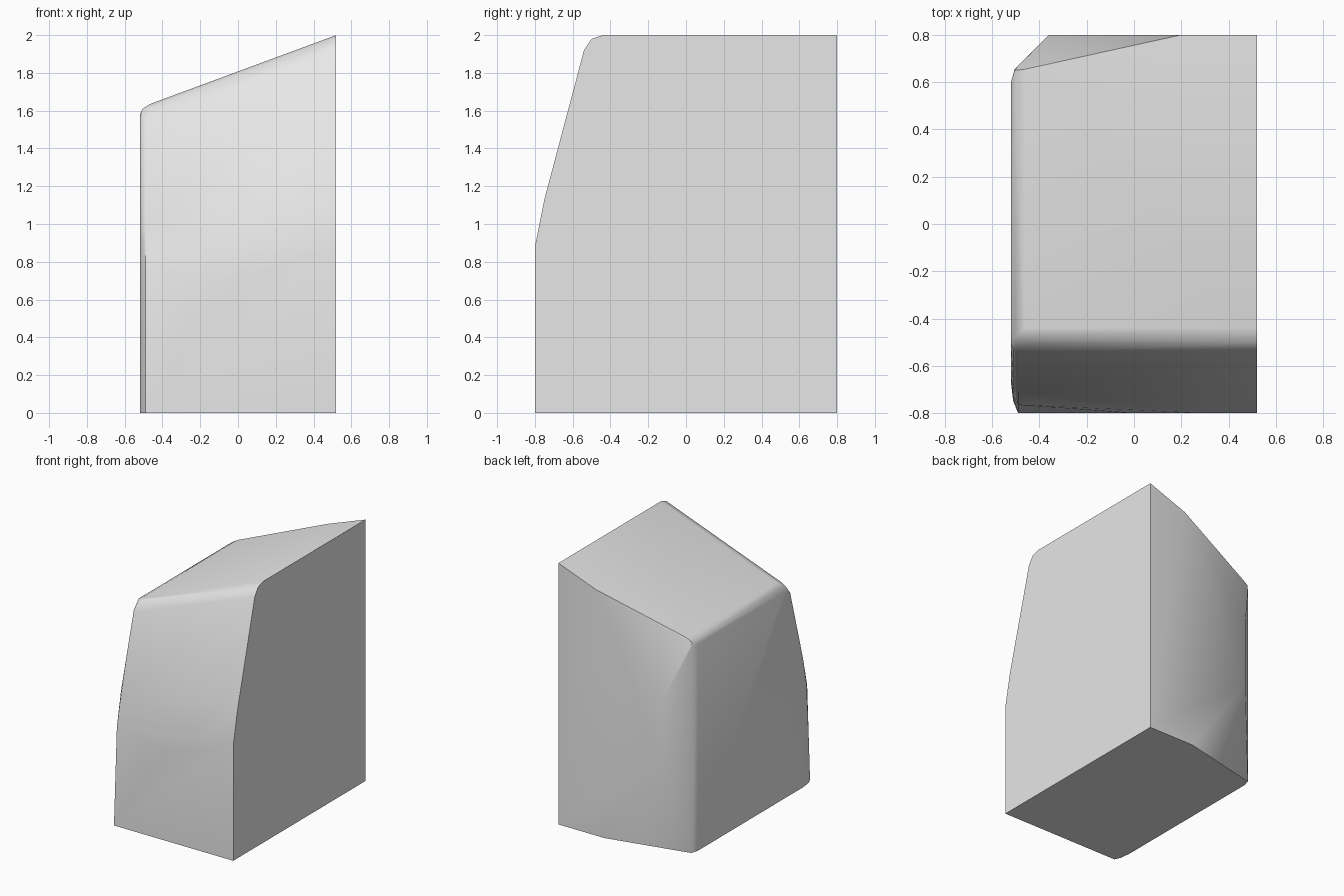
import bpy
import bmesh
import math

cube = bpy.data.objects.get("Cube")
if cube:
    bpy.data.objects.remove(cube, do_unlink=True)

# One plain grey material
grey = bpy.data.materials.new("plain grey")
colour = (0.8, 0.8, 0.8, 1.0)
grey.diffuse_color = colour
grey.use_nodes = True
grey.node_tree.nodes["Principled BSDF"].inputs["Base Color"].default_value = colour

RIGHT, LEFT = 0.52, -0.52


def roof(x):
    """Height of the sloping top."""
    return 2.0 - 0.37 * (RIGHT - x)


points = []

# Flat side at +x: straight back, leaning front with a rounded top
for y, z in [(0.8, 0), (0.8, 2), (-0.44, 2), (-0.5, 1.98), (-0.54, 1.92),
             (-0.75, 1.13), (-0.8, 0.88), (-0.8, 0)]:
    points.append((RIGHT, y, z))

# Upright part of the front, tapering down toward the low side
for x, z in [(0.3, 0.87), (0.0, 0.70), (-0.2, 0.48), (-0.4, 0.18), (-0.49, 0)]:
    points.append((x, -0.8, z))

# Front corner on the low side, rounded in three steps
for y, z, r in [(-0.8, 0.0, 1.0), (-0.765, 0.74, 0.7), (-0.71, 0.98, 0.5),
                (-0.545, 1.54, 0.3)]:
    points += [(-0.49, y, z), (-0.511, y + 0.05 * r, z), (LEFT, y + 0.13 * r, z)]

# Upright part of the back, a broad panel that narrows to top and bottom
for x, z in [(0.2, roof(0.2)), (-0.36, 1.18), (-0.36, 0.68), (0.13, 0)]:
    points.append((x, 0.8, z))

# Back corner on the low side
for z in (0.0, 1.57):
    points += [(-0.505, 0.655, z), (LEFT, 0.60, z)]

# Rounded low edge of the sloping top
for x, drop, front, back in [(-0.46, 0, -0.44, 0.655), (-0.46, 0.02, -0.50, 0.66),
                             (-0.505, 0.01, -0.48, 0.65), (LEFT, 0.035, -0.44, 0.60)]:
    points += [(x, front, roof(x) - drop), (x, back, roof(x) - drop)]

# Skin the sections into one closed block
bm = bmesh.new()
for p in points:
    bm.verts.new(p)
result = bmesh.ops.convex_hull(bm, input=bm.verts)
unused = {e for e in result["geom_interior"] + result["geom_unused"]
          if isinstance(e, bmesh.types.BMVert)}
bmesh.ops.delete(bm, geom=list(unused), context='VERTS')
bmesh.ops.dissolve_limit(bm, angle_limit=math.radians(0.5),
                         verts=bm.verts, edges=bm.edges)
bmesh.ops.recalc_face_normals(bm, faces=bm.faces)
mesh = bpy.data.meshes.new("sloped_block")
bm.to_mesh(mesh)
bm.free()
mesh.materials.append(grey)

block = bpy.data.objects.new("sloped_block", mesh)
bpy.context.collection.objects.link(block)
bpy.ops.object.select_all(action='DESELECT')
block.select_set(True)
bpy.context.view_layer.objects.active = block
bpy.ops.object.shade_smooth_by_angle(angle=math.radians(40))
